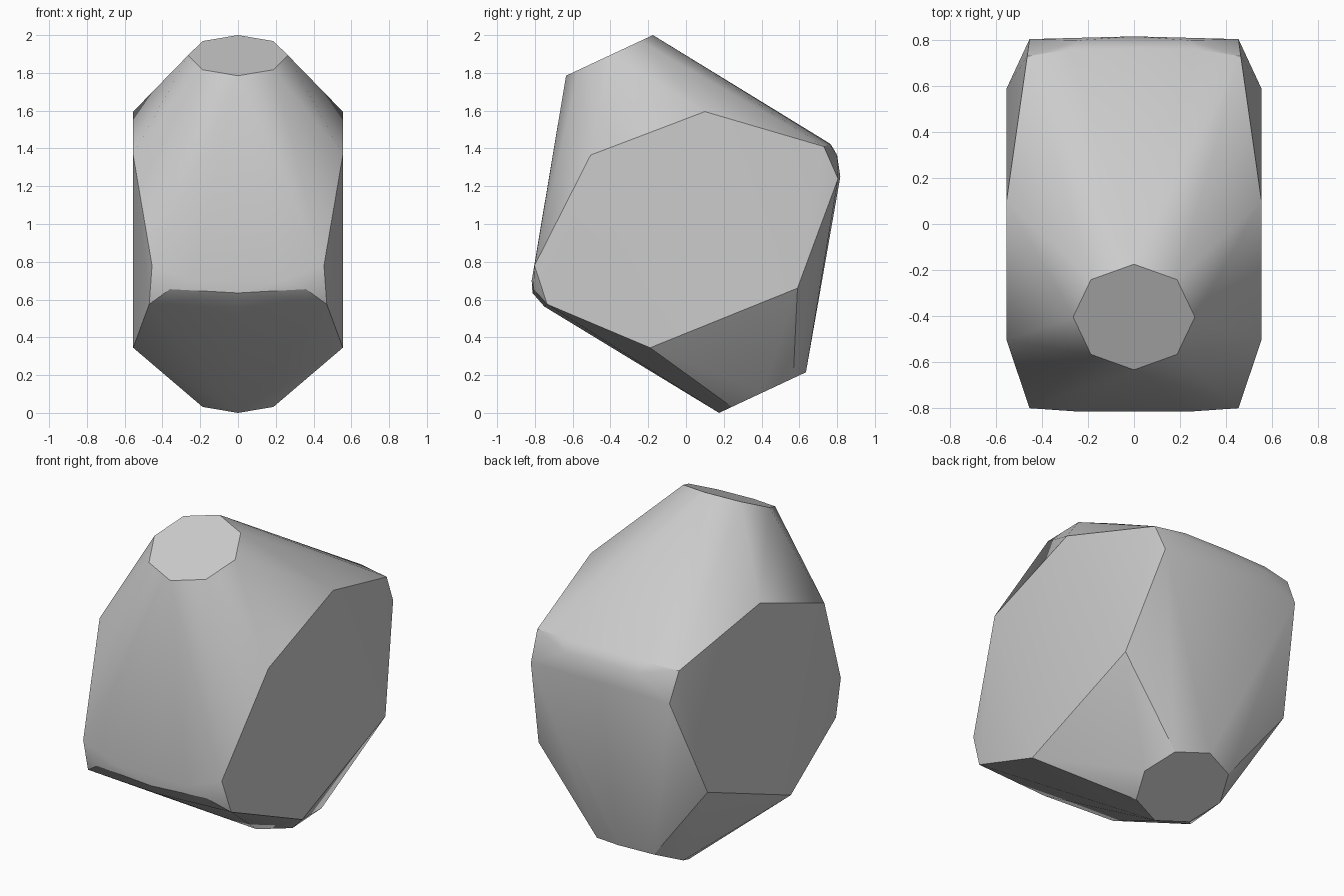
import bpy, bmesh, math

cube = bpy.data.objects.get("Cube")
if cube:
    bpy.data.objects.remove(cube, do_unlink=True)

# Plain grey stone
stone = bpy.data.materials.new("stone grey")
stone.use_nodes = True
grey = (0.6, 0.6, 0.6, 1)
stone.diffuse_color = grey
stone.node_tree.nodes["Principled BSDF"].inputs["Base Color"].default_value = grey

bm = bmesh.new()


def pair(x, y, z):
    """Add a corner and its mirror image across x = 0."""
    for s in ((1, -1) if x else (1,)):
        bm.verts.new((s * x, y, z))


# Tilted octagonal caps at the top front and the bottom back
for side in (1, -1):
    for i in range(5):
        a = math.pi * i / 4
        y = -0.405 + 0.23 * math.cos(a)
        z = 1.8925 + 0.1075 * math.cos(a)
        pair(0.265 * math.sin(a) if 0 < i < 4 else 0, side * y, 1 + side * (z - 1))

# Broad flat sides
for y, z in ((-0.505, 1.365), (0.10, 1.595), (0.59, 0.66), (-0.19, 0.345)):
    pair(0.555, y, z)

# Blunt front lip
for p in ((0.455, -0.802, 0.78), (0.47, -0.735, 0.575), (0.36, -0.808, 0.655),
          (0.24, -0.817, 0.70), (0, -0.813, 0.635), (0, -0.75, 0.563)):
    pair(*p)

# Blunt back lip
for p in ((0.455, 0.805, 1.24), (0.465, 0.73, 1.41), (0.28, 0.76, 1.422),
          (0.24, 0.80, 1.365), (0, 0.817, 1.25), (0, 0.765, 1.424)):
    pair(*p)

# Wrap the corners in one faceted skin
hull = bmesh.ops.convex_hull(bm, input=bm.verts[:])
loose = [v for v in bm.verts if not v.link_faces]
bmesh.ops.delete(bm, geom=loose, context='VERTS')
bmesh.ops.dissolve_limit(bm, angle_limit=math.radians(0.5),
                         verts=bm.verts[:], edges=bm.edges[:])
bmesh.ops.recalc_face_normals(bm, faces=bm.faces[:])

mesh = bpy.data.meshes.new("faceted_stone")
bm.to_mesh(mesh)
bm.free()
mesh.materials.append(stone)
rock = bpy.data.objects.new("faceted_stone", mesh)
bpy.context.scene.collection.objects.link(rock)

# Smooth the shallow creases only
bpy.ops.object.select_all(action='DESELECT')
rock.select_set(True)
bpy.context.view_layer.objects.active = rock
bpy.ops.object.shade_smooth_by_angle(angle=math.radians(30))
